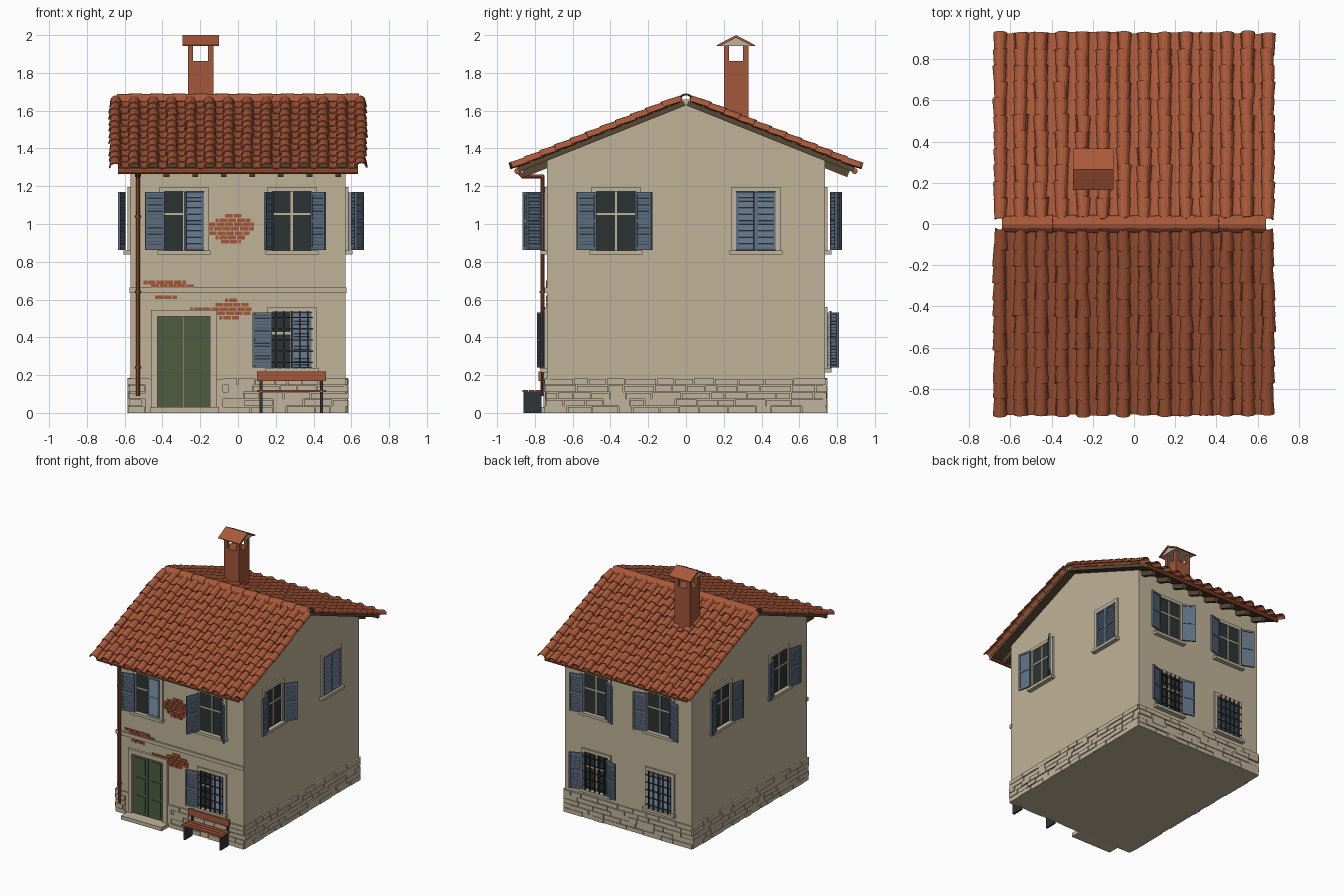
import bpy, bmesh, math, random
from mathutils import Matrix, Vector

if "Cube" in bpy.data.objects:
    bpy.data.objects.remove(bpy.data.objects["Cube"])

random.seed(4)
T = Matrix.Translation
def R(deg, axis):
    return Matrix.Rotation(math.radians(deg), 4, axis)

COLOURS = {
    "plaster": (.53, .455, .315), "stone": (.53, .455, .335), "terracotta": (.40, .10, .042),
    "brick": (.37, .095, .042), "dark_wood": (.095, .065, .035), "door_green": (.078, .104, .053),
    "shutter_blue": (.12, .17, .235), "glass": (.025, .034, .034), "iron": (.03, .035, .04),
}
mats = {}
for n, c in COLOURS.items():
    mats[n] = bpy.data.materials.new(n)
    mats[n].diffuse_color = (*c, 1)

parts = {}
def part(name, colour):
    """Return the growing mesh of a named part."""
    if name not in parts:
        parts[name] = (bmesh.new(), colour)
    return parts[name][0]

def box(bm, M, x0, x1, y0, y1, z0, z1):
    S = Matrix.Diagonal((x1 - x0, y1 - y0, z1 - z0, 1))
    bmesh.ops.create_cube(bm, size=1, matrix=M @ T(((x0+x1)/2, (y0+y1)/2, (z0+z1)/2)) @ S)

def rod(bm, a, b, r):
    a, b = Vector(a), Vector(b)
    M = T((a + b) / 2) @ (b - a).to_track_quat('Z', 'Y').to_matrix().to_4x4()
    bmesh.ops.create_cone(bm, cap_ends=True, segments=10, radius1=r, radius2=r, depth=(b - a).length, matrix=M)

def prism(bm, pts, x0, x1):
    """Extrude a (y, z) outline along x."""
    f = bm.faces.new([bm.verts.new((x0, y, z)) for y, z in pts])
    ext = bmesh.ops.extrude_face_region(bm, geom=[f])["geom"]
    bmesh.ops.translate(bm, vec=(x1 - x0, 0, 0), verts=[v for v in ext if isinstance(v, bmesh.types.BMVert)])
    bmesh.ops.recalc_face_normals(bm, faces=bm.faces)

def tile(bm, M, r0, r1, length, h):
    """Half-round tile running along local y; negative h makes a channel."""
    rows = [[bm.verts.new(M @ Vector((r * math.cos(a), y, h * math.sin(a))))
             for a in [math.pi * i / 6 for i in range(7)]] for r, y in ((r0, 0), (r1, length))]
    for i in range(6):
        bm.faces.new((rows[0][i], rows[1][i], rows[1][i+1], rows[0][i+1]))

I = Matrix.Identity(4)
WX, WY = .57, .735
FRONT, BACK = T((0, -WY, 0)), T((0, WY, 0)) @ R(180, 'Z')
RIGHT, LEFT = T((WX, 0, 0)) @ R(90, 'Z'), T((-WX, 0, 0)) @ R(-90, 'Z')

# House body with gables
prism(part("walls", "plaster"), [(-WY, 0), (WY, 0), (WY, 1.34), (0, 1.63), (-WY, 1.34)], -WX, WX)
box(part("string_course", "plaster"), FRONT, -.575, .575, -.013, .01, .635, .665)

# Rough stone base, laid in random lengths
bm = part("stone_base", "stone")
for M, half in ((FRONT, WX), (BACK, WX), (LEFT, WY), (RIGHT, WY)):
    for row in range(5):
        u = -half - .006
        while u < half:
            e = min(u + random.uniform(.06, .17), half + .008)
            if half - e < .03:
                e = half + .008
            if not (M is FRONT and e > -.46 and u < -.11):
                box(bm, M, u, e - .005, -random.uniform(.008, .016), .01,
                    row * .037, row * .037 + random.uniform(.031, .036))
            u = e
for s in ((-.46, -.49), (-.11, -.08)):
    box(bm, FRONT, min(s), max(s), -.01, .01, 0, .18)

# Exposed brick patches: start, end and height of each course
courses = [(-.09, .02, .905), (-.12, .05, .928), (-.155, .065, .951), (-.15, .09, .974),
           (-.16, .09, .997), (-.12, .07, 1.02), (-.07, .03, 1.043), (-.1, .01, .503), (-.11, .07, .526),
           (-.255, .075, .549), (-.12, .06, .572), (-.07, 0, .595), (-.46, -.23, .67),
           (-.5, -.27, .69), (-.44, -.32, .612)]
bm = part("brick_patches", "brick")
for k, (a, b, z) in enumerate(courses):
    u = a
    while u < b - .015:
        e = min(u + (.022 if u == a and k % 2 else .046), b)
        box(bm, FRONT, u, e - .004, -.007, .005, z - .009, z + .010)
        u = e

def shutter(M, u, side, w, z0, z1, angle):
    """Louvred leaf hinged at u; angle 0 is closed, 180 is flat on the wall."""
    H = M @ T((u, -.016 if angle == 0 else -.03, 0)) @ R(side * angle, 'Z')
    bm = part("shutters", "shutter_blue")
    def bx(a, b, y0, y1, c, d, rot=0):
        a, b = sorted((-side * a, -side * b))
        zc = (c + d) / 2
        box(bm, H @ T((0, 0, zc)) @ R(rot, 'X'), a, b, y0, y1, c - zc, d - zc)
    for a in (0, w - .012):
        bx(a + .001, a + .012, -.004, .009, z0, z1)
    for z in (z0, (z0 + z1) / 2 - .007, z1 - .014):
        bx(.012, w - .012, -.004, .009, z, z + .014)
    bx(.012, w - .012, .003, .004, z0, z1)
    n = 16
    for i in range(n):
        z = z0 + .014 + (i + .5) * (z1 - z0 - .028) / n
        bx(.012, w - .012, -.0015, .0015, z - .009, z + .009, -28)

def window(M, u, z0, z1, left, right, grille=False):
    w = .105
    a, b = u - w, u + w
    bm = part("window_surrounds", "stone")
    box(bm, M, a - .025, a, -.014, .01, z0, z1 + .025)
    box(bm, M, b, b + .025, -.014, .01, z0, z1 + .025)
    box(bm, M, a, b, -.014, .01, z1, z1 + .025)
    box(bm, M, a - .035, b + .035, -.035, .01, z0 - .022, z0)
    box(part("window_glass", "glass"), M, a, b, -.002, .01, z0, z1)
    bm = part("window_bars", "stone")
    zm = z0 + .62 * (z1 - z0)
    box(bm, M, u - .006, u + .006, -.006, 0, z0, z1)
    box(bm, M, a, b, -.006, 0, zm - .006, zm + .006)
    shutter(M, a, -1, w, z0 + .003, z1 - .003, left)
    shutter(M, b, 1, w, z0 + .003, z1 - .003, right)
    if grille:
        bm = part("window_grilles", "iron")
        for i in range(5):
            x = a + .02 + i * (2 * w - .04) / 4
            box(bm, M, x - .004, x + .004, -.034, -.026, z0, z1 + .005)
        for i in range(5):
            z = z0 + .03 + i * (z1 - z0 - .06) / 4
            box(bm, M, a - .008, b + .008, -.030, -.024, z - .003, z + .003)

# Windows on all four walls
UP, LOW = (.86, 1.172), (.237, .535)
window(FRONT, -.285, *UP, 168, 0)
window(FRONT, .285, *UP, 112, 135)
window(FRONT, .285, *LOW, 172, 0, True)
window(BACK, -.285, *UP, 165, 150)
window(BACK, .285, *UP, 165, 160)
window(BACK, -.285, *LOW, 160, 165, True)
window(BACK, .285, *LOW, 0, 0, True)
window(RIGHT, -.37, *UP, 168, 145)
window(RIGHT, .37, *UP, 0, 0)
window(LEFT, -.37, *UP, 165, 165)
window(LEFT, .37, *UP, 165, 165)

# Door, frame and step
bm = part("door_frame", "stone")
box(bm, FRONT, -.46, -.425, -.02, .01, .03, .545)
box(bm, FRONT, -.147, -.11, -.02, .01, .03, .545)
box(bm, FRONT, -.425, -.147, -.02, .01, .51, .545)
box(part("door_step", "stone"), FRONT, -.465, -.10, -.1, .01, 0, .03)
bm = part("door", "door_green")
for a in (-.425, -.285):
    box(bm, FRONT, a, a + .137, -.005, .01, .03, .51)
    for z0, z1 in ((.055, .18), (.205, .33), (.355, .485)):
        box(bm, FRONT, a + .025, a + .112, -.009, 0, z0, z1)

# Bench against the front wall
for x in (.115, .435):
    box(part("bench_legs", "iron"), I, x, x + .014, -.86, -.765, 0, .112)
    box(part("bench_legs", "iron"), I, x, x + .014, -.765, -.757, .1, .2)
for i in range(3):
    box(part("bench_seat", "brick"), I, .10, .465, -.865 + i * .034, -.836 + i * .034, .11, .122)
box(part("bench_back", "brick"), I, .10, .465, -.782, -.765, .168, .218)

# Roof slopes, rafters and tiles
A, L, ROWS = 21.8, .95, 11
for M in (T((0, 0, 1.62)) @ R(-A, 'X'), T((0, 0, 1.62)) @ R(180, 'Z') @ R(-A, 'X')):
    box(part("roof_deck", "dark_wood"), M, -.635, .635, 0, L, .008, .035)
    for i in range(8):
        x = -.53 + i * .1514
        box(part("rafters", "dark_wood"), M, x - .015, x + .015, .7, L - .02, -.028, .012)
    bm = part("roof_tiles", "terracotta")
    for r in range(ROWS):
        for c in range(27):
            x = -.65 + c * .05 + random.uniform(-.004, .004)
            y = r * L / ROWS + random.uniform(-.006, .006) + .01
            P = M @ T((x, y, .036 if c % 2 == 0 else .048)) @ R(random.uniform(-2, 2), 'Z') @ R(4, 'X')
            if c % 2 == 0:
                tile(bm, P, .024, .031, .105, .028)
            else:
                tile(bm, P, .030, .025, .105, -.014)

# Ridge tiles on a mortar bed
box(part("ridge_mortar", "stone"), I, -.63, .63, -.032, .032, 1.63, 1.66)
for i in range(11):
    P = T((-.64 + i * .115, 0, 1.647)) @ R(-90, 'Z') @ R(1.5, 'X')
    tile(part("ridge_tiles", "terracotta"), P, .034, .042, .132, .038)

# Gutters and downpipe
for y in (-.893, .893):
    rod(part("gutters", "terracotta"), (-.635, y, 1.28), (.635, y, 1.28), .016)
bm = part("downpipe", "brick")
px, py = -.53, -.76
rod(bm, (px, -.885, 1.275), (px, -.86, 1.25), .011)
rod(bm, (px, -.87, 1.252), (px, py + .008, 1.252), .011)
rod(bm, (px, py, 1.258), (px, py, .09), .011)
for z in (.24, .64, 1.04):
    rod(bm, (px, py, z - .006), (px, py, z + .006), .016)
    box(bm, I, px - .005, px + .005, py, -.73, z - .005, z + .005)

# Chimney with open lantern and little pitched cap
bm = part("chimney", "brick")
x0, x1, y0, y1 = -.265, -.13, .2, .33
box(bm, I, x0, x1, y0, y1, 1.45, 1.862)
for x in (x0, x1 - .028):
    for y in (y0, y1 - .028):
        box(bm, I, x, x + .028, y, y + .028, 1.862, 1.95)
prism(part("chimney_cap_bed", "stone"), [(.178, 1.943), (.352, 1.943), (.265, 1.987)], -.285, -.11)
prism(part("chimney_cap", "terracotta"),
      [(.165, 1.943), (.18, 1.943), (.265, 1.986), (.35, 1.943), (.365, 1.943), (.365, 1.948),
       (.265, 2.0), (.165, 1.948)], -.295, -.10)

# Turn the meshes into objects
for name, (bm, colour) in parts.items():
    me = bpy.data.meshes.new(name)
    bm.to_mesh(me)
    bm.free()
    me.materials.append(mats[colour])
    ob = bpy.data.objects.new(name, me)
    bpy.context.collection.objects.link(ob)
    if name in ("roof_tiles", "ridge_tiles"):
        s = ob.modifiers.new("thickness", 'SOLIDIFY')
        s.thickness, s.offset = .006, 0

for m in bpy.data.materials:
    if m.users and not m.is_grease_pencil:
        m.use_nodes = True
        m.node_tree.nodes["Principled BSDF"].inputs["Base Color"].default_value = m.diffuse_color
